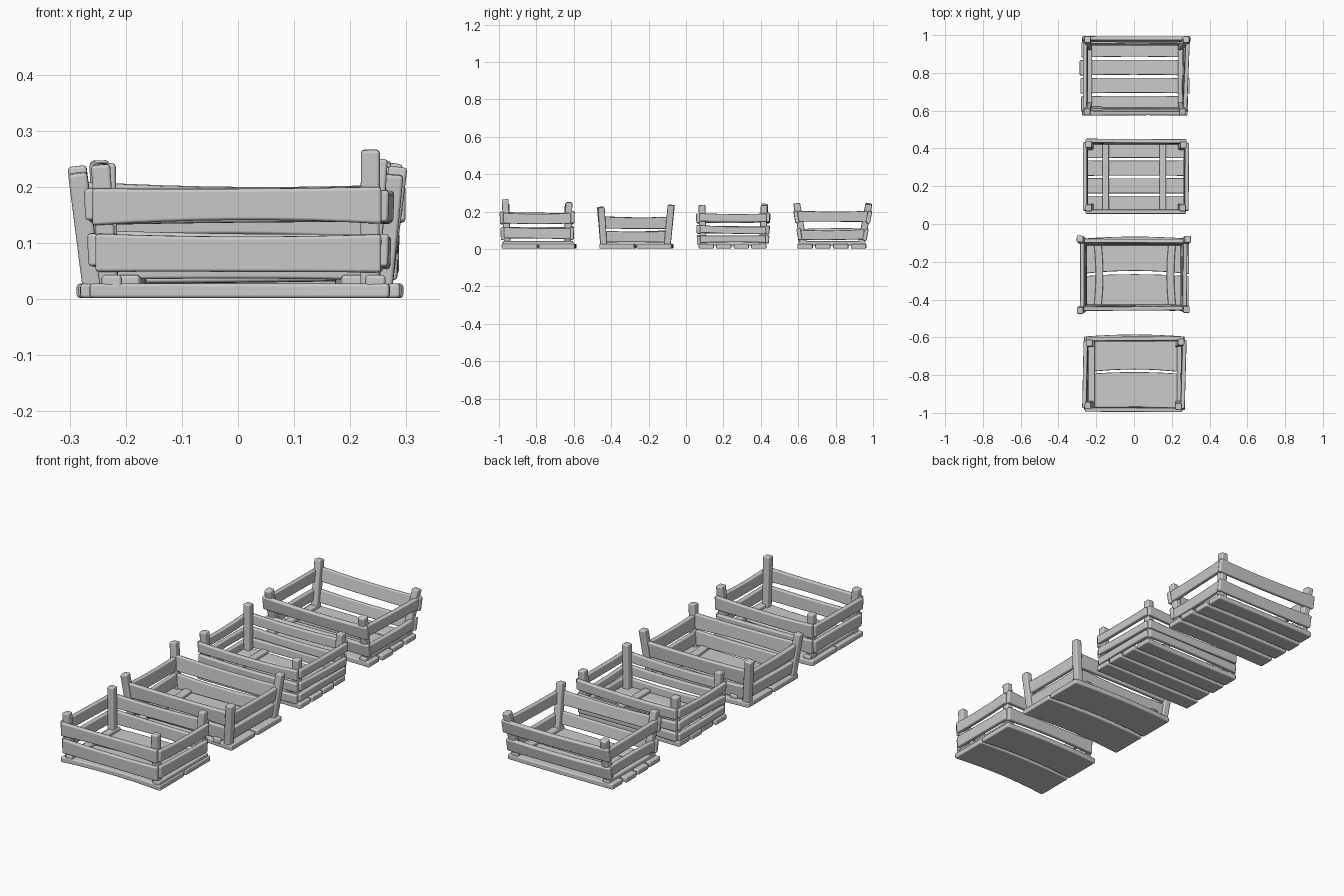
import bpy, bmesh, random
from mathutils import Vector

if "Cube" in bpy.data.objects:
    bpy.data.objects.remove(bpy.data.objects["Cube"])
random.seed(4)


def board(name, a, b, up, width, thick, bow=0.0, pinch=0.0, bevel=0.006):
    """Rounded board from a to b; width runs along up, bowed and narrowed at the middle."""
    a, b, up = Vector(a), Vector(b), Vector(up)
    d = (b - a).normalized()
    up = (up - d * up.dot(d)).normalized()
    side = d.cross(up)
    bm = bmesh.new()
    n = 8
    rings = []
    for i in range(n + 1):
        t = i / n
        k = 4 * t * (1 - t)
        c = a.lerp(b, t) + up * bow * k
        w = width / 2 * (1 - pinch * k)
        rings.append([bm.verts.new(c + up * u * w + side * s * thick / 2)
                      for u, s in ((-1, -1), (1, -1), (1, 1), (-1, 1))])
    for r, q in zip(rings, rings[1:]):
        for j in range(4):
            bm.faces.new((r[j], r[(j + 1) % 4], q[(j + 1) % 4], q[j]))
    bm.faces.new(rings[0][::-1])
    bm.faces.new(rings[-1])
    bmesh.ops.recalc_face_normals(bm, faces=bm.faces[:])
    me = bpy.data.meshes.new(name)
    bm.to_mesh(me)
    bm.free()
    for p in me.polygons:
        p.use_smooth = True
    ob = bpy.data.objects.new(name, me)
    bpy.context.collection.objects.link(ob)
    m = ob.modifiers.new("rounded edges", 'BEVEL')
    m.width, m.segments, m.limit_method = bevel, 2, 'ANGLE'
    m.angle_limit = 0.8
    m.harden_normals = True


def crate(tag, bottoms, tops, slats, off, floor, rails, overhang):
    """Corners ordered front left, front right, back right, back left."""
    posts = [(Vector((*b, 0.02)), Vector(t)) for b, t in zip(bottoms, tops)]
    for i, (b, t) in enumerate(posts):
        board(f"{tag}_post_{i + 1}", b, t, (0, 1, 0), 0.036, 0.034)

    def at(i, z):
        b, t = posts[i % 4]
        return b.lerp(t, (z - b.z) / (t.z - b.z))

    # slats on all four sides
    for i in range(4):
        out = Vector(((0, -1, 0), (1, 0, 0), (0, 1, 0), (-1, 0, 0))[i])
        long = i % 2 == 0
        for j, (z, w) in enumerate(slats):
            if not long:
                w *= 0.86
            p = at(i, z + random.uniform(-.004, .004)) + out * off
            q = at(i + 1, z + random.uniform(-.004, .004)) + out * off
            d = (q - p).normalized()
            ext = overhang[0] if long else overhang[1]
            tilt = (at(i, 0.2) + at(i + 1, 0.2)) - (at(i, 0) + at(i + 1, 0))
            board(f"{tag}_side_{i + 1}_slat_{j + 1}", p - d * ext, q + d * ext,
                  out * tilt.dot(out) + Vector((0, 0, tilt.z)), w, 0.022,
                  random.uniform(-.006, .004), random.uniform(.06, .18) if long else .05)
    # floor planks along x
    x0, x1, y0, y1, n, gap, bow = floor
    step = (y1 - y0) / n
    for k in range(n):
        y = y0 + step * (k + .5)
        board(f"{tag}_floor_plank_{k + 1}", (x0 + random.uniform(0, .012), y, .015),
              (x1 - random.uniform(0, .012), y, .015), (0, 1, 0), step - gap, .026, bow, .03)
    # cross rails on the floor
    for k, (x, w, bend) in enumerate(rails):
        board(f"{tag}_floor_rail_{k + 1}", (x, y0 + .01, .031), (x, y1 - .01, .031),
              (1, 0, 0), w, .024, bend)


crate("first_crate",
      [(-.23, -.955), (.235, -.955), (.235, -.635), (-.23, -.635)],
      [(-.245, -.962, .24), (.236, -.967, .266), (.25, -.625, .25), (-.235, -.63, .242)],
      [(.085, .068), (.168, .066)], .022, (-.27, .272, -.99, -.592, 2, .008, .014),
      [(-.225, .036, 0), (.245, .036, 0)], (.02, .015))

crate("second_crate",
      [(-.26, -.44), (.258, -.44), (.258, -.1), (-.26, -.1)],
      [(-.286, -.458, .225), (.278, -.453, .222), (.285, -.08, .235), (-.287, -.078, .236)],
      [(.066, .07), (.143, .074)], -.004, (-.285, .298, -.47, -.072, 2, .012, .014),
      [(-.195, .04, .012), (.205, .04, -.012)], (0, 0))

crate("third_crate",
      [(-.232, .092), (.25, .092), (.25, .41), (-.232, .41)],
      [(-.24, .085, .235), (.258, .085, .236), (.262, .418, .235), (-.24, .422, .242)],
      [(.05, .044), (.104, .046), (.166, .05)], .022, (-.268, .29, .062, .436, 4, .012, 0),
      [(-.15, .035, 0), (.152, .035, 0)], (.02, .015))

crate("fourth_crate",
      [(-.238, .63), (.25, .63), (.25, .935), (-.238, .935)],
      [(-.248, .592, .242), (.256, .592, .245), (.277, .978, .24), (-.247, .978, .245)],
      [(.08, .062), (.172, .066)], .014, (-.29, .296, .588, .97, 4, .014, .003),
      [(-.24, .036, 0), (.25, .036, 0)], (.03, .006))
